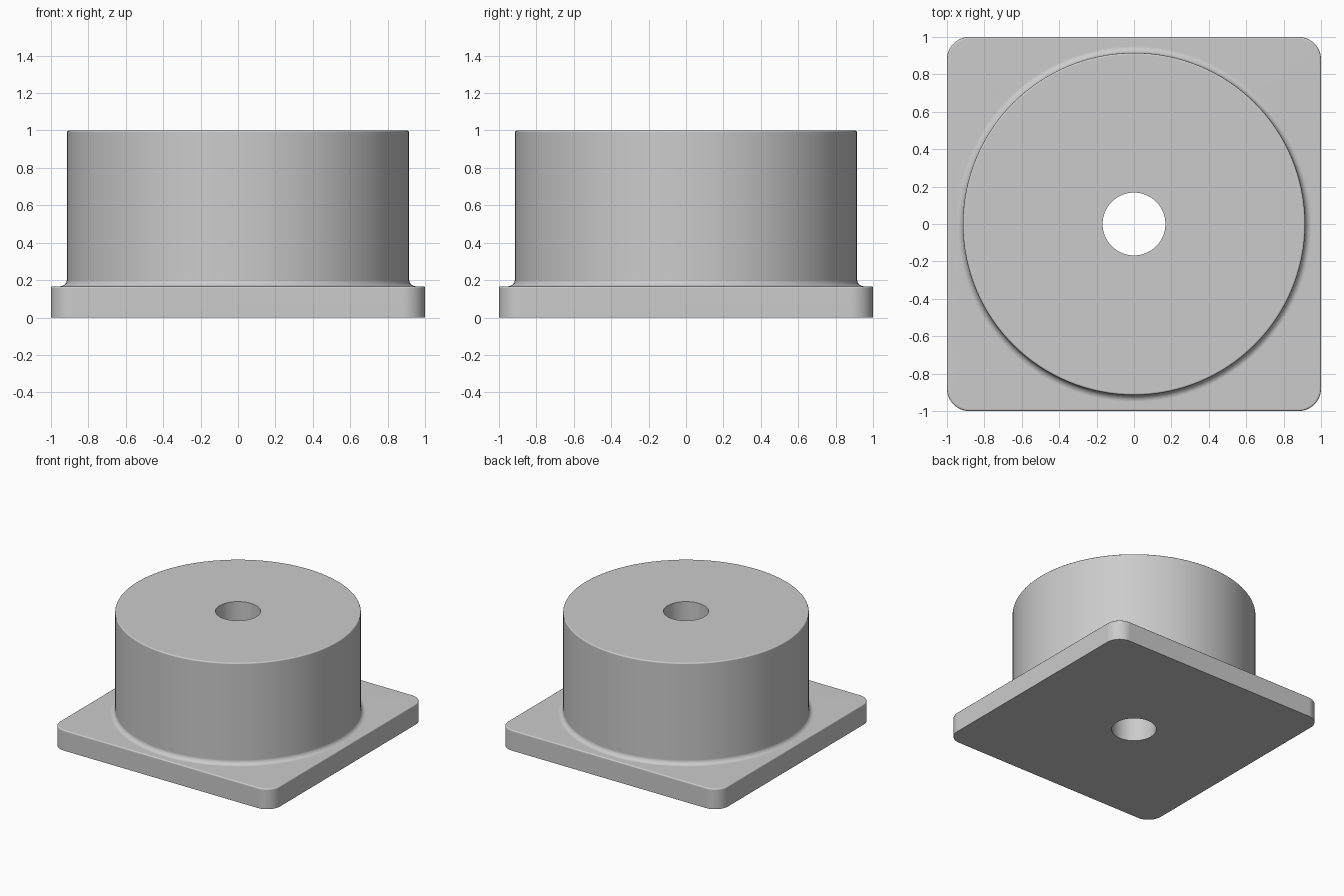
import bpy, bmesh
from math import sin, cos, pi

cube = bpy.data.objects.get("Cube")
if cube:
    bpy.data.objects.remove(cube, do_unlink=True)

SEGMENTS = 128
HALF, CORNER = 1.0, 0.12
PLATE_TOP, HUB_TOP = 0.167, 1.0
HUB_R, BORE_R = 0.915, 0.168
FILLET, EDGE = 0.036, 0.01

bm = bmesh.new()


def circle(r, z):
    angles = [2 * pi * i / SEGMENTS for i in range(SEGMENTS)]
    return [bm.verts.new((r * cos(a), r * sin(a), z)) for a in angles]


def rounded_square(inset, z, steps=12):
    centre, r = HALF - CORNER, CORNER - inset
    ring = []
    for corner in range(4):
        mid = pi / 4 + corner * pi / 2
        sx, sy = (1 if cos(mid) > 0 else -1), (1 if sin(mid) > 0 else -1)
        for i in range(steps + 1):
            a = corner * pi / 2 + i / steps * pi / 2
            ring.append(bm.verts.new((sx * centre + r * cos(a), sy * centre + r * sin(a), z)))
    return ring


def arc(cx, cz, r, start, end, steps):
    """Profile points along an arc, angles in quarter turns."""
    angles = [(start + (end - start) * i / steps) * pi / 2 for i in range(steps + 1)]
    return [(cx + r * cos(a), cz + r * sin(a)) for a in angles]


def bridge(rings):
    for a, b in zip(rings, rings[1:]):
        for i in range(len(a)):
            j = (i + 1) % len(a)
            bm.faces.new((a[i], a[j], b[j], b[i]))


def fill_between(outer, inner):
    edges = []
    for ring in (outer, inner):
        for a, b in zip(ring, ring[1:] + ring[:1]):
            edges.append(bm.edges.get((a, b)) or bm.edges.new((a, b)))
    bmesh.ops.triangle_fill(bm, edges=edges, use_beauty=True)


# Square plate sides with a softened top edge
plate = [rounded_square(0, 0)]
plate += [rounded_square(HALF - x, z)
          for x, z in arc(HALF - EDGE, PLATE_TOP - EDGE, EDGE, 0, 1, 4)]
bridge(plate)

# Round hub: root fillet, wall, softened rim, flat top and through bore
profile = arc(HUB_R + FILLET, PLATE_TOP + FILLET, FILLET, 3, 2, 8)
profile += arc(HUB_R - EDGE, HUB_TOP - EDGE, EDGE, 0, 1, 4)
profile += [(BORE_R, HUB_TOP), (BORE_R, 0)]
hub = [circle(r, z) for r, z in profile]
bridge(hub)

# Plate top around the hub, and the underside around the bore
fill_between(plate[-1], hub[0])
fill_between(plate[0], hub[-1])
bmesh.ops.recalc_face_normals(bm, faces=bm.faces)

mesh = bpy.data.meshes.new("flanged_hub")
bm.to_mesh(mesh)
bm.free()
body = bpy.data.objects.new("flanged_hub", mesh)
bpy.context.collection.objects.link(body)

# Plain grey material
grey = bpy.data.materials.new("plain_grey")
grey.use_nodes = True
colour = (0.6, 0.6, 0.6, 1)
grey.diffuse_color = colour
grey.node_tree.nodes["Principled BSDF"].inputs["Base Color"].default_value = colour
mesh.materials.append(grey)

# Smooth curves, crisp edges, flat large faces
bpy.context.view_layer.objects.active = body
body.select_set(True)
bpy.ops.object.shade_smooth_by_angle(angle=pi / 6)
weighted = body.modifiers.new("flat_faces", 'WEIGHTED_NORMAL')
weighted.keep_sharp = True
